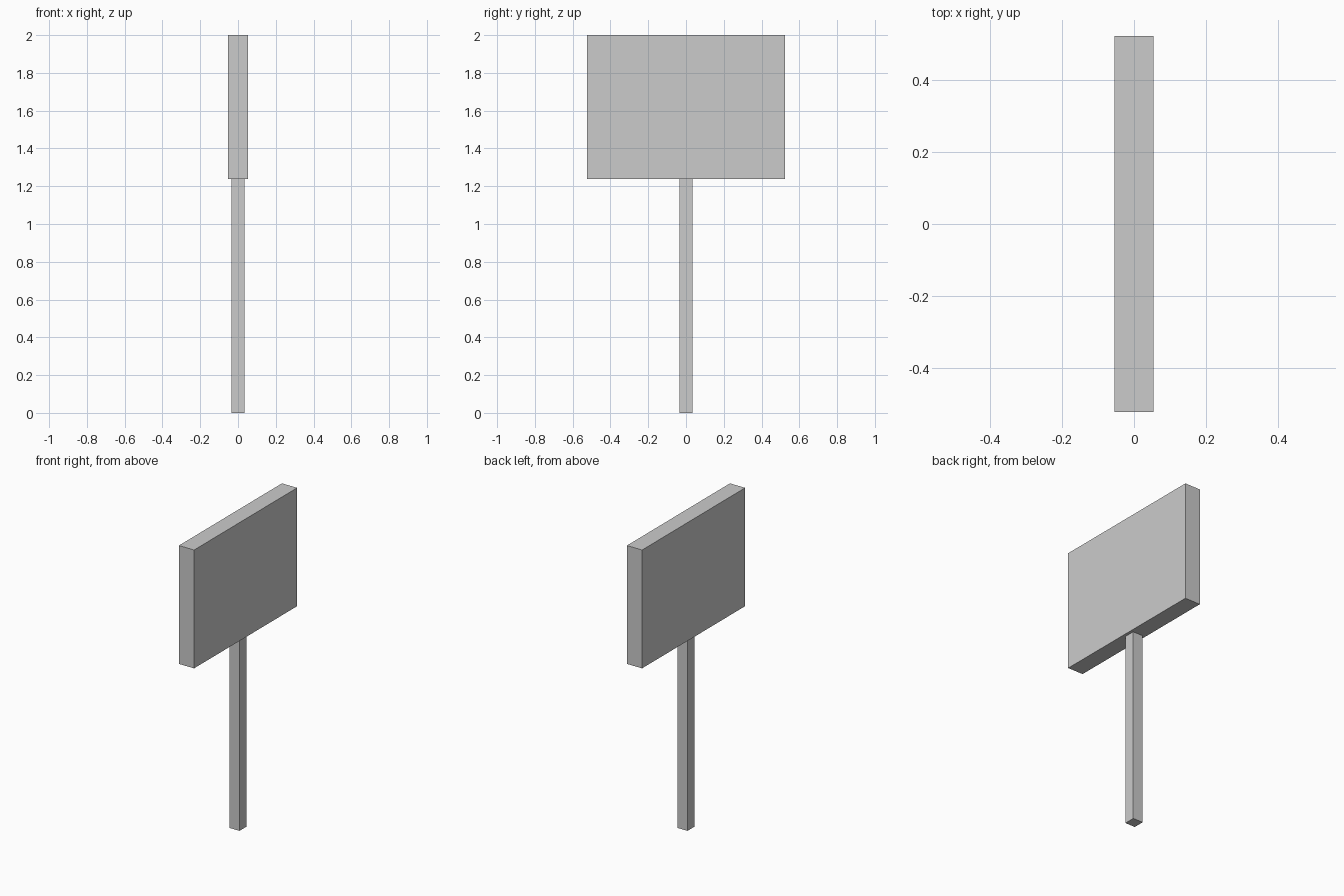
import bpy
import bmesh

if "Cube" in bpy.data.objects:
    bpy.data.objects.remove(bpy.data.objects["Cube"])

POST = (0.035, 0.035)      # half sizes in x and y
BOARD = (0.054, 0.524)
BOARD_BOTTOM, TOP = 1.238, 2.0

bm = bmesh.new()


def ring(half, z):
    """Rectangular loop of four vertices at height z."""
    hx, hy = half
    return [bm.verts.new((sx * hx, sy * hy, z))
            for sx, sy in ((-1, -1), (1, -1), (1, 1), (-1, 1))]


# Post, underside ledge and board as one continuous shell
rings = [ring(POST, 0), ring(POST, BOARD_BOTTOM),
         ring(BOARD, BOARD_BOTTOM), ring(BOARD, TOP)]
for low, high in zip(rings, rings[1:]):
    for i in range(4):
        j = (i + 1) % 4
        bm.faces.new((low[i], low[j], high[j], high[i]))

# End caps
bm.faces.new(rings[0][::-1])
bm.faces.new(rings[-1])
bmesh.ops.recalc_face_normals(bm, faces=bm.faces)

mesh = bpy.data.meshes.new("sign_on_post")
bm.to_mesh(mesh)
bm.free()
bpy.context.collection.objects.link(bpy.data.objects.new("sign_on_post", mesh))
